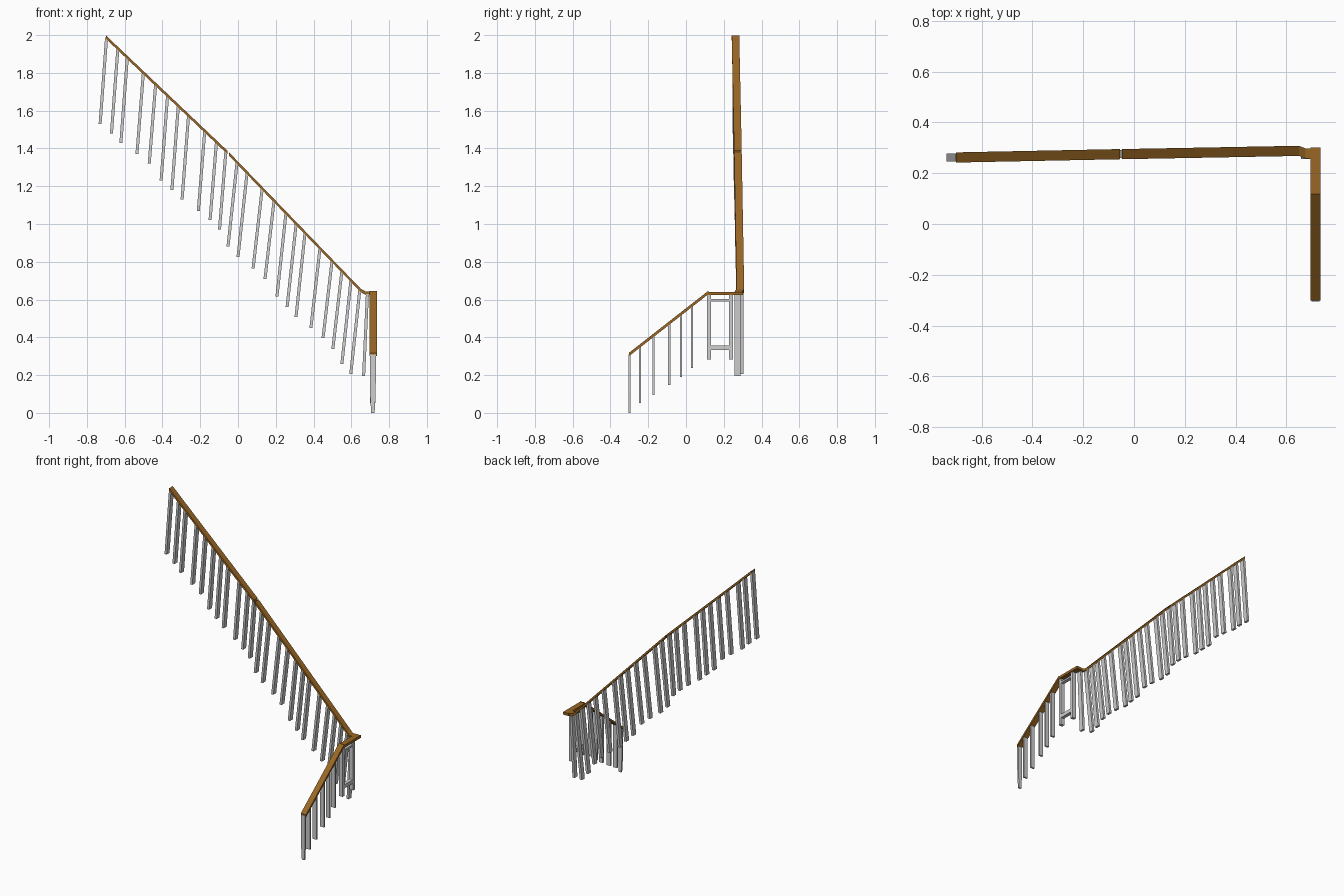
import bpy
import bmesh
from mathutils import Vector

cube = bpy.data.objects.get("Cube")
if cube:
    bpy.data.objects.remove(cube, do_unlink=True)


def make_material(name, colour):
    mat = bpy.data.materials.new(name)
    mat.use_nodes = True
    mat.diffuse_color = colour
    mat.node_tree.nodes["Principled BSDF"].inputs["Base Color"].default_value = colour
    return mat


wood = make_material("brown_wood", (0.32, 0.135, 0.018, 1))
paint = make_material("pale_grey_paint", (0.62, 0.62, 0.62, 1))


def sweep(name, path, sizes, side, up, mat):
    """Sweep a rectangle along a path; sizes are half extents per point."""
    bm = bmesh.new()
    rings = []
    for point, (a, b) in zip(path, sizes):
        s, u = Vector(side) * a, Vector(up) * b
        p = Vector(point)
        rings.append([bm.verts.new(v) for v in (p - s - u, p + s - u, p + s + u, p - s + u)])
    for low, high in zip(rings, rings[1:]):
        for i in range(4):
            j = (i + 1) % 4
            bm.faces.new((low[i], low[j], high[j], high[i]))
    bm.faces.new(rings[0][::-1])
    bm.faces.new(rings[-1])
    bmesh.ops.recalc_face_normals(bm, faces=bm.faces)
    mesh = bpy.data.meshes.new(name)
    bm.to_mesh(mesh)
    bm.free()
    mesh.materials.append(mat)
    obj = bpy.data.objects.new(name, mesh)
    bpy.context.collection.objects.link(obj)
    return obj


X, Y, Z = (1, 0, 0), (0, 1, 0), (0, 0, 1)


def rail(name, path, side, half_width=0.02, half_height=0.009):
    sweep(name, path, [(half_width, half_height)] * len(path), side, Z, wood)


def post(name, bottom, top, half_x, half_y):
    sweep(name, [bottom, top], [(half_x, half_y)] * 2, X, Y, paint)


# Handrails: two long flights, the bend, the landing and the short flight
TOP = Vector((-0.70, 0.262, 1.99))
MID = Vector((-0.052, 0.275, 1.375))
LOW = Vector((0.65, 0.288, 0.648))
gap = Vector((0.004, 0, -0.004))
rail("upper_handrail", [TOP, MID - gap], Y)
rail("middle_handrail", [MID + gap, LOW], Y)
rail("handrail_bend", [LOW, (0.675, 0.278, 0.634), (0.705, 0.276, 0.632)], Y)
rail("landing_handrail", [(0.715, 0.302, 0.632), (0.715, 0.115, 0.632)], X)
rail("lower_handrail", [(0.715, 0.118, 0.637), (0.715, -0.302, 0.309)], X)


def rail_point(x):
    """Centre of the long handrail at a given x."""
    a, b = (TOP, MID) if x < MID.x else (MID, LOW)
    return a.lerp(b, (x - a.x) / (b.x - a.x))


# Leaning balusters of the long flights: foot x and foot height
upper_feet = [
    (-.73, 1.53), (-.67, 1.48), (-.62, 1.43), (-.535, 1.37), (-.47, 1.32), (-.407, 1.23),
    (-.35, 1.18), (-.296, 1.13), (-.21, 1.07), (-.148, 1.02), (-.098, .97)]
middle_feet = [
    (-.053, .88), (0, .825), (.08, .765), (.143, .71), (.206, .615), (.26, .56),
    (.307, .507), (.386, .45), (.45, .396), (.502, .338), (.55, .26), (.597, .206)]
for label, feet, lean in (("upper", upper_feet, 0.034), ("middle", middle_feet, 0.048)):
    for i, (x, z) in enumerate(feet):
        top = rail_point(x + lean)
        post(f"{label}_baluster_{i + 1}", (x, top.y, z), top, 0.008, 0.016)
post("corner_baluster", (0.665, 0.272, 0.196), (0.685, 0.272, 0.63), 0.008, 0.016)

# Upright balusters of the short flight
lower_feet = [(-.243, .053), (-.172, .095), (-.088, .148), (-.027, .19), (.032, .238)]
for i, (y, z) in enumerate(lower_feet):
    top_z = 0.309 + (y + 0.302) * 0.78
    post(f"lower_baluster_{i + 1}", (0.714, y, z), (0.714, y, top_z), 0.015, 0.006)

# End baluster narrows toward its foot
sweep("end_baluster", [(0.714, -0.299, z) for z in (0, 0.1, 0.31)],
      [(0.009, 0.006), (0.015, 0.006), (0.016, 0.006)], X, Y, paint)

# Landing frame: two posts and two crossbars
for label, y in (("front", 0.122), ("back", 0.238)):
    post(f"landing_post_{label}", (0.714, y, 0.283), (0.714, y, 0.63), 0.014, 0.011)
for label, z, half in (("upper", 0.597, 0.006), ("lower", 0.345, 0.013)):
    sweep(f"landing_crossbar_{label}", [(0.714, 0.122, z), (0.714, 0.238, z)],
          [(0.012, half)] * 2, X, Z, paint)
